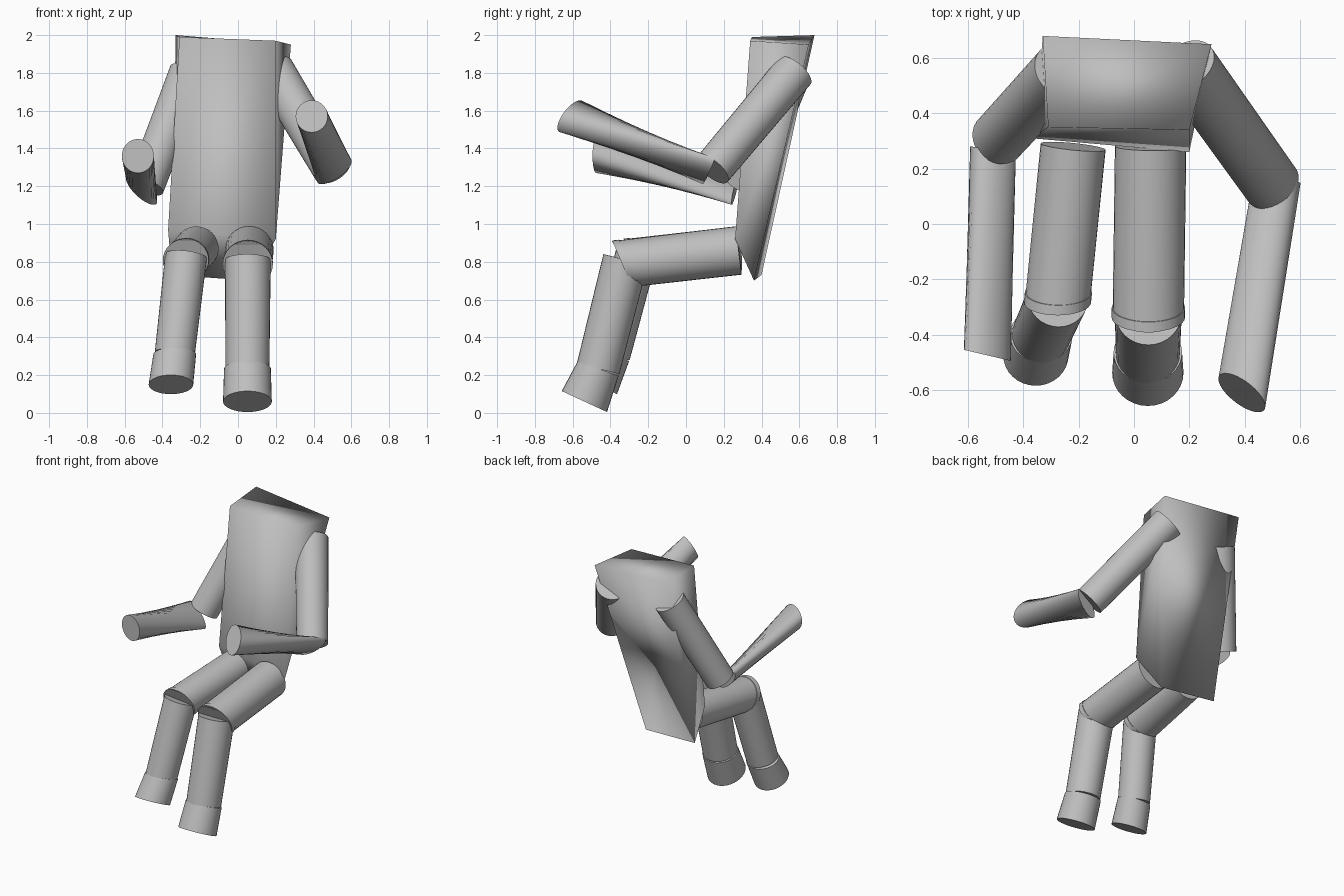
import bpy, bmesh, math
from mathutils import Vector

old = bpy.data.objects.get("Cube")
if old:
    bpy.data.objects.remove(old, do_unlink=True)

grey = bpy.data.materials.new("plain_grey")
grey.use_nodes = True
grey.diffuse_color = (0.52, 0.52, 0.52, 1)
grey.node_tree.nodes["Principled BSDF"].inputs["Base Color"].default_value = (0.52, 0.52, 0.52, 1)


def loft(name, loops, angle=40):
    """Skin matching closed loops of points and cap both ends."""
    bm = bmesh.new()
    rings = [[bm.verts.new(p) for p in loop] for loop in loops]
    n = len(rings[0])
    for a, b in zip(rings, rings[1:]):
        for i in range(n):
            j = (i + 1) % n
            bm.faces.new((a[i], a[j], b[j], b[i]))
    bm.faces.new(rings[0])
    bm.faces.new(rings[-1])
    bmesh.ops.recalc_face_normals(bm, faces=bm.faces)
    mesh = bpy.data.meshes.new(name)
    bm.to_mesh(mesh)
    bm.free()
    mesh.materials.append(grey)
    obj = bpy.data.objects.new(name, mesh)
    bpy.context.collection.objects.link(obj)
    bpy.ops.object.select_all(action="DESELECT")
    obj.select_set(True)
    bpy.context.view_layer.objects.active = obj
    bpy.ops.object.shade_smooth_by_angle(angle=math.radians(angle))
    return obj


def ellipse(center, u, v, n=32):
    """Closed ring around center with half axes u and v."""
    c, u, v = Vector(center), Vector(u), Vector(v)
    steps = [2 * math.pi * i / n for i in range(n)]
    return [c + u * math.cos(t) + v * math.sin(t) for t in steps]


def disc(center, axis, r):
    """Round ring square to an axis."""
    d = Vector(axis).normalized()
    u = (Vector((1, 0, 0)) - d * d.x).normalized()
    return ellipse(center, u * r, d.cross(u) * r)


def limb(name, start, end, r0, r1):
    axis = Vector(end) - Vector(start)
    return loft(name, [disc(start, axis, r0), disc(end, axis, r1)])


# Torso: leaning tapered block with a sloping underside
loft("torso", [
    [(-0.37, 0.31, 0.97), (0.20, 0.26, 0.92), (0.07, 0.36, 0.70), (-0.35, 0.40, 0.73)],
    [(-0.31, 0.35, 1.99), (0.20, 0.34, 1.97), (0.28, 0.65, 1.95), (-0.33, 0.68, 2.00)],
], angle=180)

# Upper arms
limb("left_upper_arm", (0.19, 0.575, 1.81), (0.50, 0.14, 1.29), 0.11, 0.105)
limb("right_upper_arm", (-0.26, 0.56, 1.80), (-0.49, 0.31, 1.20), 0.105, 0.10)

# Forearms: flat at the elbow, opening into a round wrist
loft("left_forearm", [
    ellipse((0.51, 0.12, 1.28), (0.09, 0.03, 0.06), (-0.02, 0.01, 0.035)),
    ellipse((0.39, -0.61, 1.57), (0.085, -0.05, 0), (0, 0.05, 0.085)),
])
loft("right_forearm", [
    ellipse((-0.51, 0.26, 1.18), (0.08, -0.02, -0.07), (0.02, 0, 0.035)),
    ellipse((-0.53, -0.475, 1.36), (0.085, -0.02, 0), (0, 0, 0.09)),
])


def leg(side, hip, knee, ankle, sole, r):
    hip, knee, ankle, sole = map(Vector, (hip, knee, ankle, sole))
    thigh_axis, shin_axis = knee - hip, ankle - knee
    # Thigh, ending in a slanted cut at the knee
    tilt = thigh_axis.normalized() + shin_axis.normalized() * 0.6
    loft(side + "_thigh", [
        disc(hip, thigh_axis, r),
        ellipse(knee, (r, 0, 0), Vector((0, tilt.z, -tilt.y)).normalized() * r * 1.08),
    ])
    # Shin, with its top tucked inside the knee
    loft(side + "_shin", [
        disc(knee + Vector((0, 0, 0.02)), shin_axis, r * 0.94),
        disc(ankle, shin_axis, r * 0.9),
    ])
    # Raised knee cuff
    t = thigh_axis.normalized() * 0.018
    bend = thigh_axis.normalized() + shin_axis.normalized() * 0.35
    up = Vector((0, bend.z, -bend.y)).normalized() * r * 1.05
    loft(side + "_knee_cuff", [
        ellipse(knee + t * k, (r * 1.03, 0, 0), up) for k in (-1, 1)
    ])
    # Foot cup, sole tipped forward
    loft(side + "_foot", [
        ellipse(ankle, (r * 0.96, 0, 0), (0, r * 0.84, -r * 0.3)),
        ellipse(sole, (r, 0, 0), (0, r * 0.93, -r * 0.43)),
    ])


leg("left", (0.06, 0.28, 0.86), (0.052, -0.32, 0.79),
    (0.05, -0.465, 0.235), (0.05, -0.538, 0.06), 0.129)
leg("right", (-0.22, 0.28, 0.87), (-0.275, -0.265, 0.81),
    (-0.335, -0.40, 0.31), (-0.355, -0.475, 0.15), 0.118)
